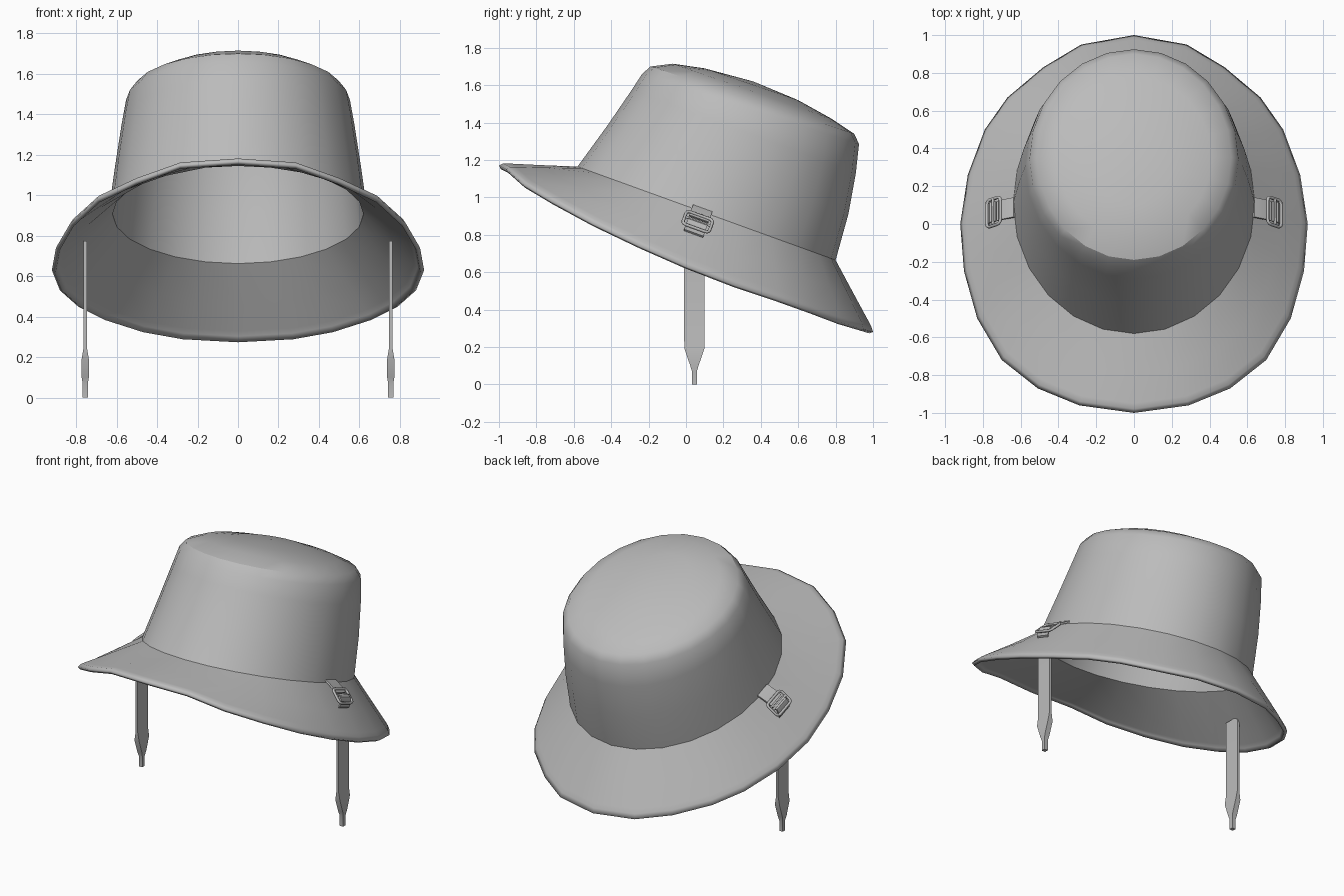
import bpy, bmesh, math
from mathutils import Vector

if "Cube" in bpy.data.objects:
    bpy.data.objects.remove(bpy.data.objects["Cube"], do_unlink=True)

fabric = bpy.data.materials.new("grey fabric")
fabric.use_nodes = True
COLOUR = (0.5, 0.5, 0.5, 1)
fabric.diffuse_color = COLOUR
fabric.node_tree.nodes["Principled BSDF"].inputs["Base Color"].default_value = COLOUR


def loft(name, rings, start=None, end=None, angle=30):
    """Skin closed rings of points; each end is open, 'flat' or a tip point."""
    bm = bmesh.new()
    loops = [[bm.verts.new(p) for p in ring] for ring in rings]
    n = len(rings[0])
    for a, b in zip(loops, loops[1:]):
        for i in range(n):
            j = (i + 1) % n
            bm.faces.new((a[i], a[j], b[j], b[i]))
    for loop, cap in ((loops[0], start), (loops[-1], end)):
        if cap == "flat":
            bm.faces.new(loop)
        elif cap:
            tip = bm.verts.new(cap)
            for i in range(n):
                bm.faces.new((loop[i], loop[(i + 1) % n], tip))
    bmesh.ops.recalc_face_normals(bm, faces=bm.faces)
    mesh = bpy.data.meshes.new(name)
    bm.to_mesh(mesh)
    bm.free()
    mesh.materials.append(fabric)
    obj = bpy.data.objects.new(name, mesh)
    bpy.context.collection.objects.link(obj)
    bpy.ops.object.select_all(action="DESELECT")
    obj.select_set(True)
    bpy.context.view_layer.objects.active = obj
    bpy.ops.object.shade_smooth_by_angle(angle=math.radians(angle))
    return obj


# Brim outline, front to back, then mirrored to a full loop
half = [(0, -1, 1.17), (.29, -.96, 1.15), (.51, -.87, 1.07), (.70, -.72, .98),
        (.83, -.5, .86), (.90, -.25, .74), (.92, 0, .63), (.88, .26, .53),
        (.79, .5, .45), (.67, .67, .39), (.48, .83, .33), (.28, .95, .295),
        (0, 1, .28)]
edge = [Vector(p) for p in half]
edge += [Vector((-p.x, p.y, p.z)) for p in edge[-2:0:-1]]
SIDES = len(edge)


def tilted_ring(front, back, rx):
    """Ellipse spanning a front (y, z) and a back (y, z) point."""
    ring = []
    for i in range(SIDES):
        a = 2 * math.pi * i / SIDES
        t = (1 - math.cos(a)) / 2
        ring.append(Vector((rx * math.sin(a), front[0] + (back[0] - front[0]) * t,
                            front[1] + (back[1] - front[1]) * t)))
    return ring


# Crown, from the fold at the brim up over the shoulder
crown = [tilted_ring(*r) for r in (
    ((-.58, 1.165), (.80, .665), .64),
    ((-.42, 1.385), (.868, .91), .607),
    ((-.29, 1.575), (.908, 1.13), .575),
    ((-.235, 1.66), (.925, 1.285), .553),
    ((-.19, 1.70), (.90, 1.34), .515),
    ((-.07, 1.715), (.78, 1.42), .41),
    ((.10, 1.69), (.60, 1.52), .22))]

# Brim, with a lip rolled down at the edge
lift = Vector((0, 0, .012))
brim = [edge] + [[e.lerp(b, t) + lift * s for e, b in zip(edge, crown[0])]
                 for t, s in ((.05, 1), (.12, 1), (.5, .5))]
hat = loft("hat_shell", brim + crown, end=(0, .36, 1.62), angle=32)
cloth = hat.modifiers.new("cloth_thickness", "SOLIDIFY")
cloth.thickness = .022
cloth.offset = -1


def box_ring(c, a, b):
    return [c - a - b, c + a - b, c + a + b, c - a + b]


# Buckle frame of reference on the slope of the brim
along = Vector((0, .94, -.34)).normalized()
down = Vector((.7, -.1, -.72))
down = (down - along * down.dot(along)).normalized()
normal = along.cross(down)
if normal.z < 0:
    normal.negate()
origin = Vector((.632, .083, .925))


def mirror_x(p, s):
    return Vector((p.x * s, p.y, p.z))


def place(d, h, w, s):
    return mirror_x(origin + down * d + normal * h + along * w, s)


def strip(name, path, width, thick, s):
    """Flat band following (down, height) points on the brim."""
    rings = []
    for d, h in path:
        rings.append([place(d, h + dh, w, s) for dh, w in
                      ((0, -width), (0, width), (thick, width), (thick, -width))])
    return loft(name, rings, "flat", "flat")


def rod(name, points, s, radius, cyclic):
    """Round wire through local (down, height, along) points."""
    curve = bpy.data.curves.new(name, "CURVE")
    curve.dimensions = "3D"
    curve.bevel_depth = radius
    curve.bevel_resolution = 1
    curve.use_fill_caps = True
    spline = curve.splines.new("POLY")
    spline.points.add(len(points) - 1)
    for p, q in zip(spline.points, points):
        p.co = (*place(*q, s), 1)
    spline.use_cyclic_u = cyclic
    curve.materials.append(fabric)
    bpy.context.collection.objects.link(bpy.data.objects.new(name, curve))


for side, s in (("left", 1), ("right", -1)):
    # Hanging strap, pinched into a narrow tip
    sections = ((.775, .008, .055), (.25, .008, .055), (.19, .018, .053),
                (.10, .018, .022), (.07, .013, .013), (0, .013, .013))
    loft(side + "_strap",
         [box_ring(Vector((.755 * s, .045, z)), Vector((hx, 0, 0)), Vector((0, hy, 0)))
          for z, hx, hy in sections], "flat", "flat")

    # Tab from the crown seam, threaded over the buckle and folded back down
    strip(side + "_tab", ((-.01, .005), (.05, .022), (.095, .028)), .055, .012, s)
    strip(side + "_tab_end", ((.105, .03), (.135, .04), (.165, .026), (.185, .004)), .055, .012, s)

    # Rounded buckle loop and its middle bar
    loop = []
    for cd, cw, a0 in ((.15, .055, 0), (.09, .055, 90), (.09, -.055, 180), (.15, -.055, 270)):
        for k in range(4):
            a = math.radians(a0 + k * 30)
            loop.append((cd + .02 * math.cos(a), .038, cw + .02 * math.sin(a)))
    rod(side + "_buckle", loop, s, .009, True)
    rod(side + "_buckle_bar", [(.12, .042, -.07), (.12, .042, .07)], s, .008, False)
